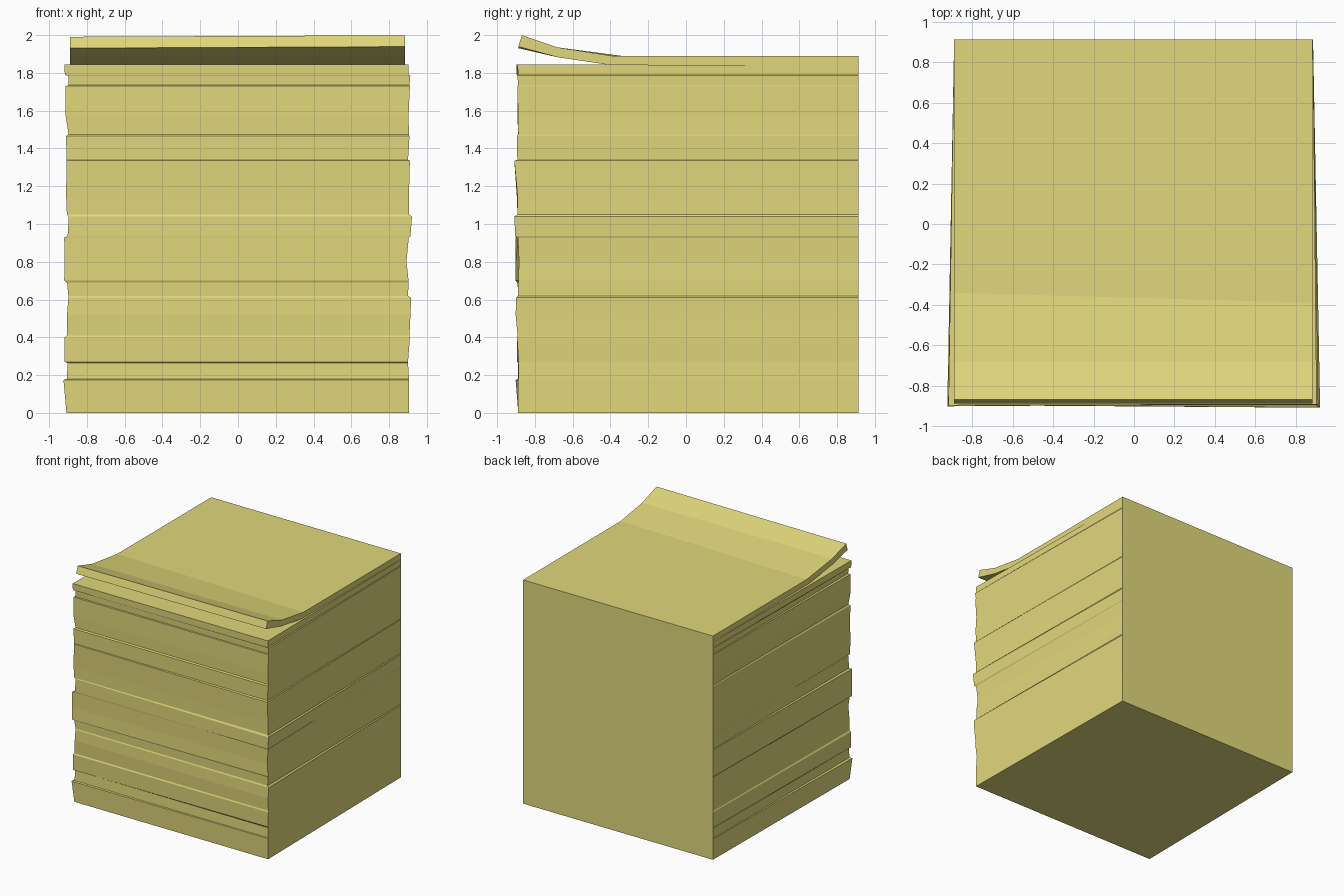
import bpy, bmesh

paper = bpy.data.materials.new("pale yellow paper")
paper.diffuse_color = (0.75, 0.685, 0.2, 1)


def finish(bm, name):
    bmesh.ops.recalc_face_normals(bm, faces=bm.faces[:])
    mesh = bpy.data.meshes.new(name)
    bm.to_mesh(mesh)
    bm.free()
    mesh.materials.append(paper)
    obj = bpy.data.objects.new(name, mesh)
    bpy.context.collection.objects.link(obj)
    return obj


def loft(rings, name):
    bm = bmesh.new()
    loops = [[bm.verts.new(p) for p in ring] for ring in rings]
    n = len(loops[0])
    for a, b in zip(loops, loops[1:]):
        for i in range(n):
            j = (i + 1) % n
            bm.faces.new((a[i], a[j], b[j], b[i]))
    bm.faces.new(loops[0][::-1])
    bm.faces.new(loops[-1])
    return finish(bm, name)


# Note stack: square glued back, uneven fanned front.
# Each row: height, left front corner x, y, right front corner x, y
layers = [
    (0.0, -0.908, -0.888, 0.905, -0.89),
    (0.175, -0.924, -0.902, 0.905, -0.89),
    (0.18, -0.905, -0.89, 0.905, -0.888),
    (0.265, -0.903, -0.885, 0.900, -0.888),
    (0.27, -0.918, -0.895, 0.900, -0.886),
    (0.40, -0.918, -0.895, 0.910, -0.895),
    (0.41, -0.905, -0.888, 0.908, -0.892),
    (0.52, -0.905, -0.888, 0.913, -0.902),
    (0.61, -0.898, -0.886, 0.917, -0.899),
    (0.62, -0.898, -0.886, 0.900, -0.89),
    (0.69, -0.905, -0.893, 0.903, -0.888),
    (0.70, -0.920, -0.902, 0.903, -0.888),
    (0.80, -0.919, -0.902, 0.892, -0.884),
    (0.928, -0.920, -0.902, 0.904, -0.890),
    (0.935, -0.902, -0.89, 0.913, -0.904),
    (1.04, -0.896, -0.886, 0.921, -0.909),
    (1.05, -0.906, -0.892, 0.906, -0.892),
    (1.15, -0.910, -0.896, 0.905, -0.892),
    (1.335, -0.908, -0.893, 0.910, -0.909),
    (1.34, -0.908, -0.893, 0.900, -0.893),
    (1.465, -0.910, -0.896, 0.908, -0.896),
    (1.475, -0.897, -0.888, 0.905, -0.888),
    (1.57, -0.912, -0.893, 0.903, -0.889),
    (1.73, -0.913, -0.892, 0.910, -0.893),
    (1.735, -0.896, -0.886, 0.908, -0.888),
    (1.785, -0.898, -0.886, 0.912, -0.893),
    (1.79, -0.917, -0.896, 0.902, -0.889),
    (1.845, -0.918, -0.897, 0.904, -0.892),
]
rings = []
for z, lx, ly, rx, ry in layers:
    back_z = min(z, 1.84)
    rings.append([(lx, ly, z), (rx, ry, z), (0.886, 0.912, back_z), (-0.89, 0.912, back_z)])
loft(rings, "note_stack")

# Top pad of notes: flat at the back, curling up at the front.
# Each row: bottom y, z, top y, z
curl = [
    (0.912, 1.84, 0.912, 1.89),
    (-0.365, 1.84, -0.365, 1.89),
    (-0.68, 1.883, -0.68, 1.935),
    (-0.888, 1.935, -0.868, 1.995),
]
sections = []
for by, bz, ty, tz in curl:
    lift = 0.008 if bz > 1.9 else 0.0
    skew = 0.025 if by == -0.365 else 0.0
    sections.append([(-0.89, by + skew, bz - lift / 2), (0.884, by - skew, bz + lift / 2),
                     (0.884, ty - skew, tz + lift / 2), (-0.89, ty + skew, tz - lift / 2)])
loft(sections, "curled_top_notes")
